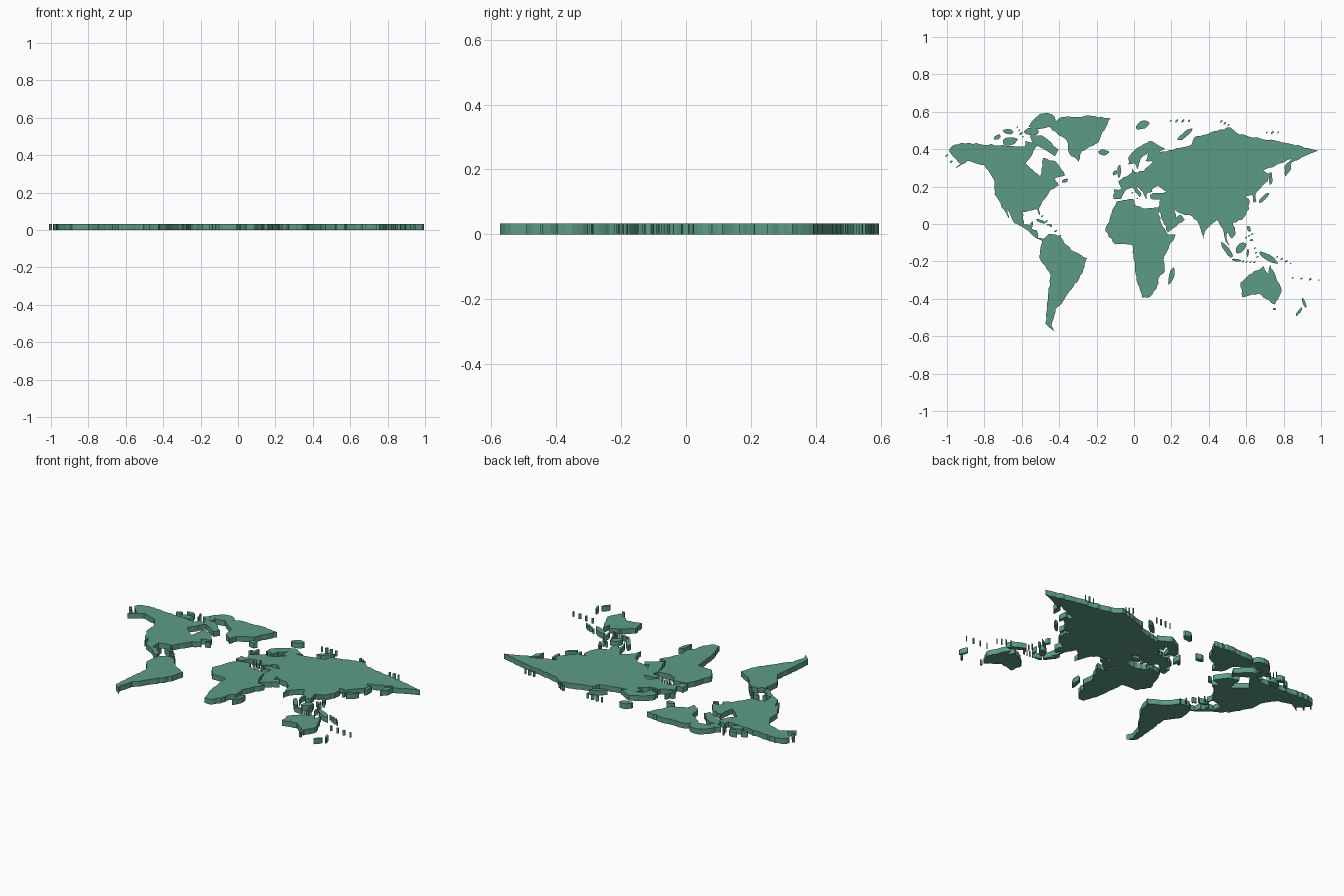
import bpy, bmesh, math, random
from mathutils import Vector
from mathutils.geometry import delaunay_2d_cdt

random.seed(4)
THICK = 0.033
mat = bpy.data.materials.new("land_green")
mat.diffuse_color = (0.11, 0.33, 0.24, 1)


def project(lon, lat):
    """Cylindrical stereographic projection, degrees to model units."""
    return Vector((-0.059 + 0.00553 * lon, -0.14 + 0.82 * math.tan(math.radians(lat) / 2)))


def coast(flat):
    """Few lon/lat corners become a counter-clockwise outline with ragged edges."""
    pts = [project(a, b) for a, b in zip(flat[::2], flat[1::2])]
    if sum(p.cross(q) for p, q in zip(pts, pts[1:] + pts[:1])) < 0:
        pts.reverse()
    out = []
    for p, q in zip(pts, pts[1:] + pts[:1]):
        d = q - p
        n = int(d.length / 0.02) + 1
        side = Vector((-d.y, d.x)).normalized()
        for i in range(n):
            out.append(p + d * (i / n) + side * (random.uniform(-.004, .004) if i else 0))
    return out


def island(ends, ratio):
    """Uneven oval from one tip to the other."""
    a, b = project(*ends[:2]), project(*ends[2:])
    u = (b - a) / 2
    v = Vector((-u.y, u.x)) * ratio
    turns = [t * math.tau / 12 for t in range(12)]
    return [(a + b) / 2 + (u * math.cos(t) + v * math.sin(t)) * random.uniform(.85, 1.1) for t in turns]


def chain(lon1, lat1, lon2, lat2, count):
    """Row of tiny islands."""
    out = []
    for i in range(count):
        f = i / (count - 1)
        lon, lat = lon1 + (lon2 - lon1) * f, lat1 + (lat2 - lat1) * f
        r = random.uniform(.7, 1.4)
        out.append(island((lon - r, lat - r / 2, lon + r, lat + r / 2), .5))
    return out


def land(name, outlines):
    """Merge overlapping outlines into one flat region and extrude it into a slab."""
    verts, faces = [], []
    for o in outlines:
        faces.append(list(range(len(verts), len(verts) + len(o))))
        verts += o
    vs, _, fs, *_ = delaunay_2d_cdt(verts, [], faces, 1, 1e-5)
    bm = bmesh.new()
    bv = [bm.verts.new((v.x, v.y, 0)) for v in vs]
    for f in fs:
        bm.faces.new([bv[i] for i in f])
    top = bmesh.ops.extrude_face_region(bm, geom=bm.faces[:], use_keep_orig=True)["geom"]
    bmesh.ops.translate(bm, verts=[g for g in top if isinstance(g, bmesh.types.BMVert)], vec=(0, 0, THICK))
    bmesh.ops.delete(bm, geom=[v for v in bm.verts if not v.link_faces], context='VERTS')
    bmesh.ops.recalc_face_normals(bm, faces=bm.faces[:])
    me = bpy.data.meshes.new(name)
    bm.to_mesh(me)
    bm.free()
    me.materials.append(mat)
    bpy.context.collection.objects.link(bpy.data.objects.new(name, me))


# American mainland
americas = [-166, 68, -156, 70, -95, 68, -94, 71, -82, 69, -94, 59, -80, 51.5, -77, 62, -65, 60, -56, 52,
            -66, 50, -62, 46, -70, 43, -81, 31, -80, 25.5, -84, 30, -97, 28, -96, 19, -90, 18.5, -87, 21.5,
            -88, 16, -83.5, 15, -82, 9, -77, 8.5, -72, 12, -62, 10.6, -50, 0, -35, -6, -39, -17, -48, -27,
            -58, -37, -65, -42, -69, -52, -66, -55.7, -75, -51, -70, -18, -81, -5, -78, 7, -84, 9, -95, 16,
            -105, 20, -113, 31, -110, 23, -124, 40, -124, 48, -134, 58, -150, 60.5, -164, 54.7, -157, 58.7,
            -168, 65.6]
land("american_mainland", [coast(americas)])

# Africa, Europe and Asia as one merged slab
africa = [-6, 35.3, 10, 37, 11, 33.5, 19, 30.5, 34.6, 31.2, 34.6, 28, 36, 22, 43, 12, 51, 11.8, 39.5, -5,
          40.5, -15.5, 35, -20, 32.5, -28, 26, -34, 18.5, -34.3, 12, -17, 9, 4, -7.5, 4.4, -17, 14, -10, 30]
europe = [41.5, 42, 34, 45.5, 28, 43, 28.5, 41.4, 23, 40.4, 22.5, 36.6, 19.4, 41.5, 13, 45.3, 18, 40.2,
          15.8, 38, 9, 44.4, 3, 43, -2, 36.8, -9, 37, -9, 43.2, -1.5, 43.5, -4.6, 48.4, 8.5, 53.8, 9, 57.5,
          11, 54, 20, 54.5, 29.5, 60, 22, 60.5, 25, 65.5, 17, 61.8, 14, 55.5, 10.8, 59.2, 5.5, 58.5,
          5, 62, 14, 67.5, 26, 71, 41, 67, 35, 65, 66, 68.8, 62, 42]
asia = [66, 68.8, 69, 72.8, 104, 77.4, 113, 74, 160, 69.7, 189, 66, 163, 59.5, 162, 55, 157, 51, 156, 57,
        163, 61.5, 136, 55, 141, 53, 140, 48.5, 128, 40, 129, 35.3, 126.4, 34.5, 125, 39.7, 118, 38.5,
        122, 36.8, 121.8, 30, 115, 22.5, 106.5, 20.5, 109, 12, 105, 8.7, 100.5, 13.4, 100.3, 8, 103.5, 1.4,
        98.5, 9, 96, 16.5, 91, 22.4, 80, 15, 77.6, 8, 73, 20, 67, 24.8, 57, 26.8, 48.5, 30, 51.5, 24.2,
        56, 26, 59.8, 22.5, 43.5, 12.9, 35, 28.5, 34.2, 31.2, 36, 36.5, 27, 37, 26.3, 39.5, 29, 40.9,
        41.5, 41.6, 60, 60]
land("afro_eurasian_mainland", [coast(c) for c in (africa, europe, asia)])

# Largest islands
land("greenland", [coast([-73, 78.2, -60, 81.8, -30, 82.4, -12, 81.2, -20, 75, -24, 70, -40, 65.5, -43, 60,
                          -52, 64.5, -54, 71, -68, 76])])
land("australia", [coast([113.5, -24, 115.5, -34.3, 131, -31.5, 138, -35, 147, -39, 153.5, -29, 145.5, -15.5,
                          142.5, -10.9, 140.5, -17.5, 136, -12, 129.5, -15, 122, -18])])
land("baffin_island", [coast([-90, 73.5, -78, 73.5, -62, 66.5, -66, 63, -74, 66, -88, 70.5])])

# Broad islands, tip to tip
broad = {
    "ellesmere_island": (-90, 77.8, -65, 82), "victoria_island": (-117, 70, -102, 71.5),
    "banks_island": (-125, 72, -118, 73.5), "melville_island": (-116, 75.8, -106, 75),
    "devon_island": (-95, 75.5, -81, 75.3), "newfoundland": (-59, 48, -53, 49.5),
    "iceland": (-24, 65, -13.7, 65), "ireland": (-9.5, 52, -6, 55), "svalbard": (13, 77, 25, 80),
    "borneo": (109.5, -2, 118.5, 6), "luzon": (120.5, 18, 123, 13.5), "mindanao": (122.5, 7.5, 126, 7.5),
    "tasmania": (144.7, -42, 148.3, -42),
}
# Slender islands, tip to tip
slender = {
    "great_britain": (-4, 50.3, -3.5, 58.5), "novaya_zemlya": (52.5, 71, 67, 76.8),
    "madagascar": (44.5, -25.3, 49.5, -12.2), "sakhalin": (142.8, 46, 142.8, 54.2),
    "honshu": (131, 34, 141.5, 41), "sumatra": (95.3, 5.6, 105.8, -5.5), "java": (105.3, -7, 114.5, -8),
    "sulawesi": (120.3, -5, 121, 1), "new_guinea": (131, -1.5, 149.5, -9.5), "cuba": (-84, 22.5, -75, 20.2),
    "hispaniola": (-74, 18.7, -68.5, 18.7), "new_zealand_north": (173, -34.5, 177, -41),
    "new_zealand_south": (173.5, -41, 167, -46.5),
}
for group, ratio in ((broad, .55), (slender, .28)):
    for name, ends in group.items():
        land(name, [island(ends, ratio)])

# Rows of tiny islands
rows = {
    "sunda_islets": (116, -8.5, 127, -9, 4), "visayan_islets": (119, 9.5, 125, 12, 3),
    "molucca_islets": (127.5, 1.5, 130, -5, 3), "coral_sea_islets": (149, -5, 162, -10, 4),
    "barents_islets": (46, 80.3, 64, 80.3, 4), "kara_islets": (95, 80, 102, 78.5, 3),
    "siberian_islets": (139, 75, 150, 75, 3), "canadian_arctic_islets": (-102, 77.5, -97, 73, 4),
    "antilles_islets": (-78, 25, -61, 10.5, 5), "south_pacific_islets": (164, -20.5, 189.5, -22, 4),
    "bering_islets": (-170.5, 63.4, -166, 60, 2), "mediterranean_islets": (9, 41, 14, 37.2, 2),
}
for name, row in rows.items():
    land(name, chain(*row))
